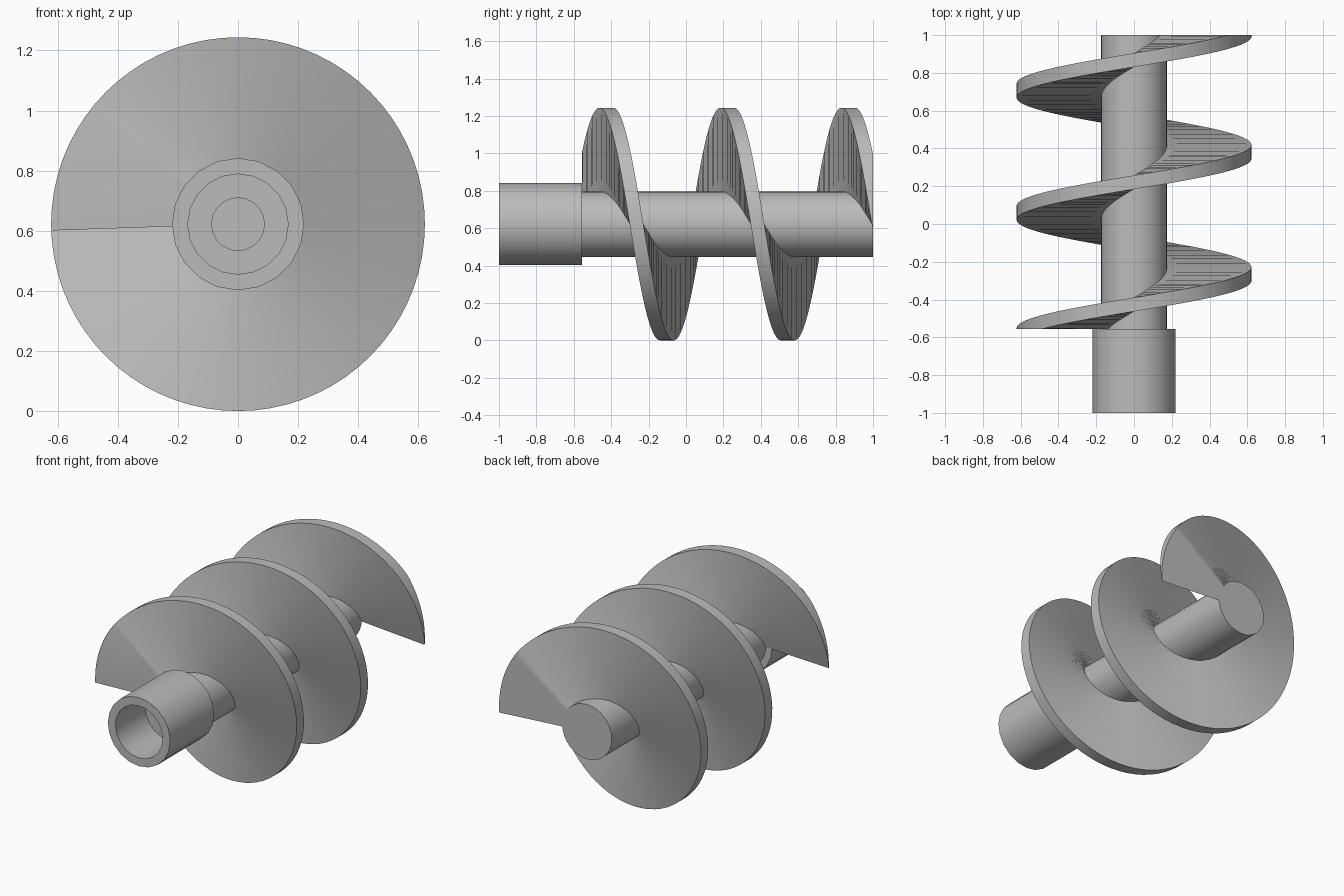
import bpy, bmesh, math
from mathutils import Vector

cube = bpy.data.objects.get("Cube")
if cube:
    bpy.data.objects.remove(cube, do_unlink=True)

AXIS_Z = 0.622          # height of the screw axis
PITCH = 0.647           # advance per turn
BLADE_START, BLADE_END = -0.555, 1.0

steel = bpy.data.materials.new("grey_steel")
steel.use_nodes = True
GREY = (0.5, 0.5, 0.5, 1)
steel.diffuse_color = GREY
steel.node_tree.nodes["Principled BSDF"].inputs["Base Color"].default_value = GREY


def finish(bm, name, angle=35):
    """Turn a bmesh into a named, shaded object."""
    bmesh.ops.recalc_face_normals(bm, faces=bm.faces)
    mesh = bpy.data.meshes.new(name)
    bm.to_mesh(mesh)
    bm.free()
    mesh.materials.append(steel)
    obj = bpy.data.objects.new(name, mesh)
    bpy.context.collection.objects.link(obj)
    bpy.ops.object.select_all(action='DESELECT')
    obj.select_set(True)
    bpy.context.view_layer.objects.active = obj
    bpy.ops.object.shade_smooth_by_angle(angle=math.radians(angle))
    return obj


def lathe(name, profile, sides):
    """Revolve (radius, y) points about the screw axis; radius 0 closes an end."""
    bm = bmesh.new()
    rings = []
    for r, y in profile:
        count = sides if r else 1
        rings.append([bm.verts.new((r * math.cos(math.tau * i / count), y,
                                    AXIS_Z + r * math.sin(math.tau * i / count)))
                      for i in range(count)])
    for a, b in zip(rings, rings[1:]):
        for i in range(sides):
            j = (i + 1) % sides
            quad = [a[i % len(a)], a[j % len(a)], b[j % len(b)], b[i % len(b)]]
            bm.faces.new(list(dict.fromkeys(quad)))
    return finish(bm, name)


def helical_blade(name, inner, outer, thickness, steps=72):
    """Sweep a rectangular section along a helix, then trim both ends flat."""
    bm = bmesh.new()
    section = [(inner, -0.5), (outer, -0.5), (outer, 0.5), (inner, 0.5)]
    rings = []
    for i in range(-steps // 2, steps * 3):
        t = math.tau * i / steps            # zero points to -x, then turns upward
        y = -0.588 + PITCH * i / steps
        rings.append([bm.verts.new((-r * math.cos(t), y + s * thickness,
                                    AXIS_Z + r * math.sin(t))) for r, s in section])
    for a, b in zip(rings, rings[1:]):
        for k in range(4):
            bm.faces.new((a[k], a[k - 1], b[k - 1], b[k]))
    for y, side in ((BLADE_START, -1), (BLADE_END, 1)):
        cut = bmesh.ops.bisect_plane(
            bm, geom=bm.verts[:] + bm.edges[:] + bm.faces[:], dist=1e-6,
            plane_co=Vector((0, y, 0)), plane_no=Vector((0, side, 0)), clear_outer=True)
        rim = [e for e in cut["geom_cut"] if isinstance(e, bmesh.types.BMEdge)]
        bmesh.ops.holes_fill(bm, edges=rim, sides=0)
    return finish(bm, name, 20)


# Central shaft with a solid far end
lathe("shaft", [(0, 1.0), (0.175, 1.0), (0.175, -0.56)], 32)

# Drive collar: outer sleeve, stepped socket and narrow bore
lathe("drive_collar", [(0.175, -0.555), (0.22, -0.555), (0.22, -1.0), (0.167, -1.0),
                       (0.167, -0.70), (0.088, -0.70), (0.088, -0.56), (0, -0.56)], 20)

# Spiral blade wound around the shaft
helical_blade("spiral_blade", 0.14, 0.622, 0.073)
